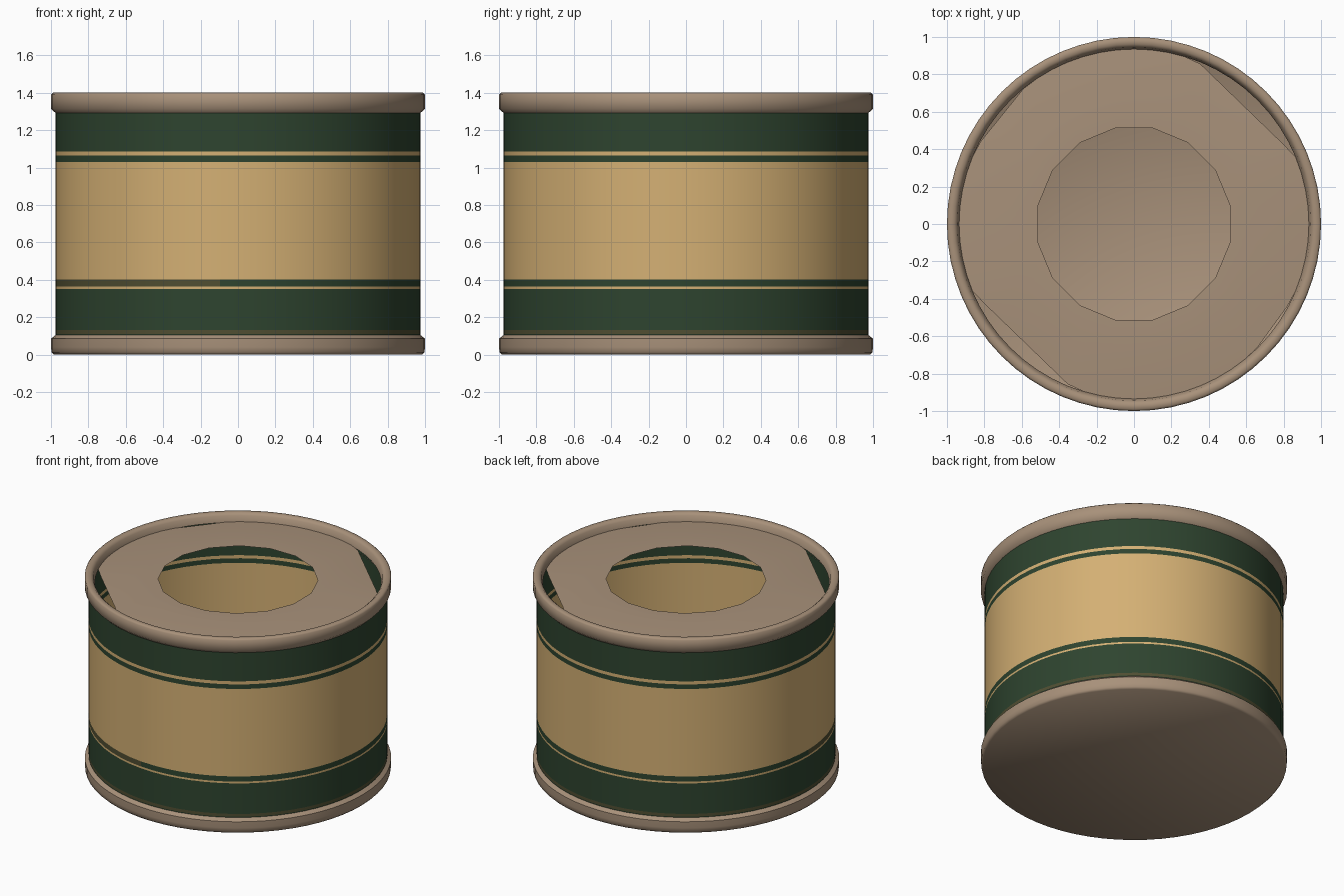
import bpy, bmesh
from math import cos, sin, pi, radians

if "Cube" in bpy.data.objects:
    bpy.data.objects.remove(bpy.data.objects["Cube"], do_unlink=True)

SIDES = 64


def make_material(name, srgb):
    colour = [(c / 255 / 12.92) if c < 11 else ((c / 255 + 0.055) / 1.055) ** 2.4 for c in srgb]
    mat = bpy.data.materials.new(name)
    mat.use_nodes = True
    mat.diffuse_color = (*colour, 1)
    bsdf = mat.node_tree.nodes["Principled BSDF"]
    bsdf.inputs["Base Color"].default_value = (*colour, 1)
    bsdf.inputs["Roughness"].default_value = 0.8
    return mat


metal = make_material("warm metal", (168, 145, 122))
tan = make_material("label tan", (212, 176, 116))
green = make_material("label green", (46, 68, 47))
olive = make_material("worn olive", (80, 78, 50))


def rings_object(name, rings, mats, cap=False, rule=None):
    """Bridge rings given as (radius function, height) into one surface."""
    bm = bmesh.new()
    loops = []
    for radius, z in rings:
        angles = [2 * pi * i / SIDES for i in range(SIDES)]
        loops.append([bm.verts.new((radius(a) * cos(a), radius(a) * sin(a), z)) for a in angles])
    for low, high in zip(loops, loops[1:]):
        for i in range(SIDES):
            j = (i + 1) % SIDES
            bm.faces.new((low[i], low[j], high[j], high[i]))
    if cap:
        bm.faces.new(loops[0][::-1])
    if rule:
        for f in bm.faces:
            f.material_index = rule(f.calc_center_median())
    mesh = bpy.data.meshes.new(name)
    bm.to_mesh(mesh)
    bm.free()
    for m in mats:
        mesh.materials.append(m)
    obj = bpy.data.objects.new(name, mesh)
    bpy.context.collection.objects.link(obj)
    bpy.ops.object.select_all(action='DESELECT')
    obj.select_set(True)
    bpy.context.view_layer.objects.active = obj
    bpy.ops.object.shade_smooth_by_angle(angle=radians(50))
    return obj


def lathe(name, profile, mats, **kw):
    return rings_object(name, [(lambda a, r=r: r, z) for r, z in profile], mats, **kw)


# Label wall: horizontal bands, each ending at the given height
TAN, GREEN, OLIVE = range(3)
bands = [(0.11, GREEN), (0.13, OLIVE), (0.35, GREEN), (0.363, TAN), (0.40, GREEN),
         (1.03, TAN), (1.063, GREEN), (1.085, TAN), (1.34, GREEN)]


def label_rule(c):
    index = next(m for top, m in bands if c.z < top)
    # scuffed stretch of the lower stripe
    if 0.363 < c.z < 0.40 and c.y < 0 and c.x < -0.1:
        return OLIVE
    return index


lathe("label_wall", [(0.975, z) for z in [0.08] + [b[0] for b in bands]],
      [tan, green, olive], rule=label_rule)

# Bottom rim with closed base
lathe("base_rim", [(0.985, 0), (0.997, 0.012), (1, 0.04), (1, 0.085), (0.974, 0.105)],
      [metal], cap=True)

# Rolled top rim
lathe("top_rim", [(0.974, 1.29), (1, 1.315), (1, 1.39), (0.99, 1.4), (0.962, 1.4),
                  (0.945, 1.385), (0.935, 1.34)], [metal])


# Lid with a faceted opening and flattened edges
def hole_radius(a):
    step = pi / 8
    return 0.512 / cos((a + step / 2) % step - step / 2)


def lid_radius(a):
    r = 0.935
    for angle, dist in [(46, 0.862), (226, 0.862), (141, 0.915), (324, 0.922)]:
        c = cos(a - radians(angle))
        if c > 0.5:
            r = min(r, dist / c)
    return r


rings_object("lid", [(lid_radius, 1.345), (lambda a: 0.67, 1.364), (hole_radius, 1.364)], [metal])
